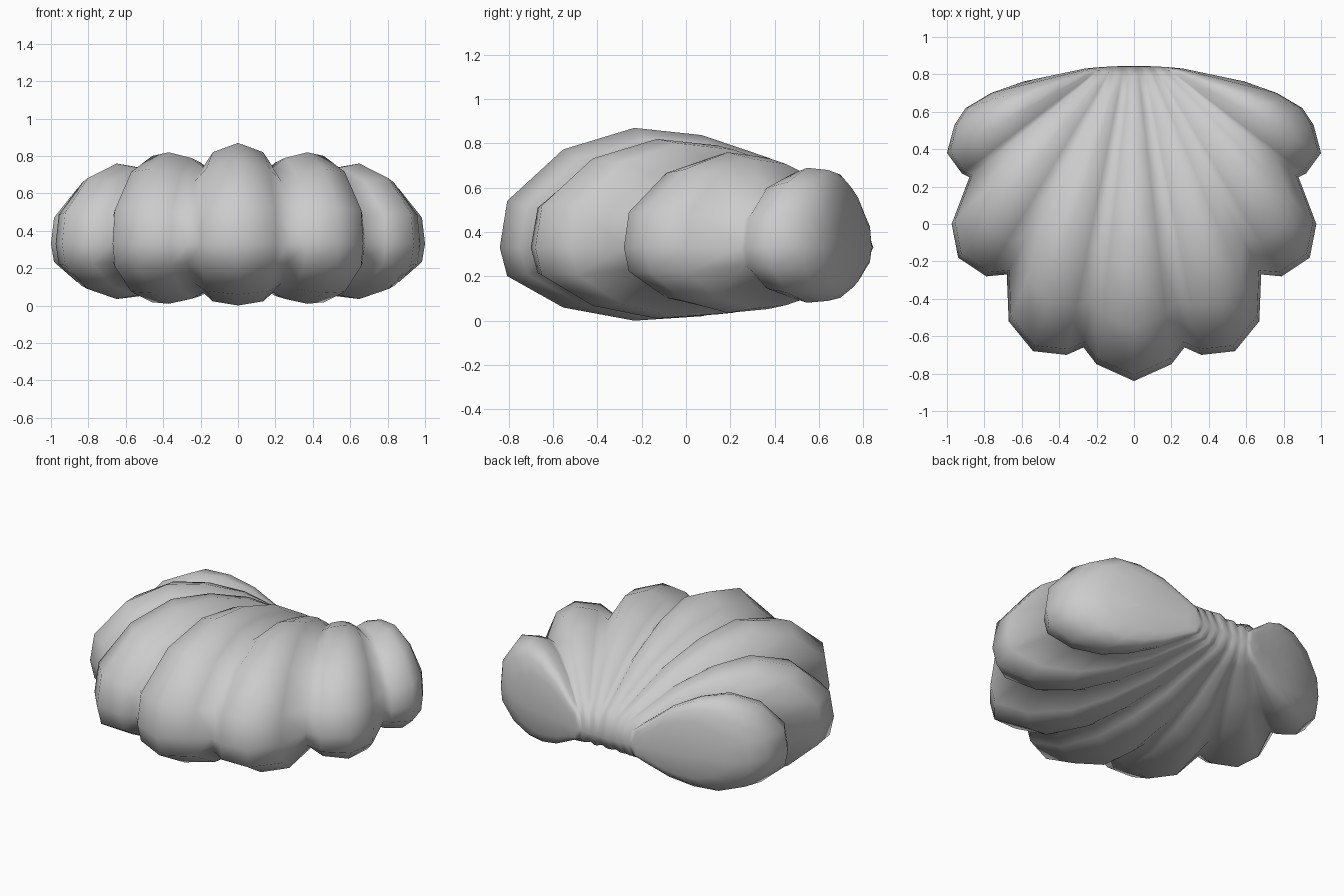
import bpy, bmesh
from mathutils import Vector

if "Cube" in bpy.data.objects:
    bpy.data.objects.remove(bpy.data.objects["Cube"])

grey = bpy.data.materials.new("soft_grey")
grey.use_nodes = True
grey.diffuse_color = (0.6, 0.6, 0.6, 1)
grey.node_tree.nodes["Principled BSDF"].inputs["Base Color"].default_value = (0.6, 0.6, 0.6, 1)

MID_Z = 0.33

# Ribs of the left half: rim x, rim y, swell height, x where the rib leaves the hinge
MIDDLE_LOBE = [(0, -0.84, 0.54, 0), (0.2, -0.75, 0.49, 0.02), (0.27, -0.66, 0.41, 0.04)]
FRONT_LOBE = [(0.36, -0.7, 0.46, 0.055), (0.54, -0.68, 0.49, 0.07),
              (0.67, -0.52, 0.47, 0.085), (0.68, -0.27, 0.37, 0.1)]
SIDE_LOBE = [(0.79, -0.28, 0.41, 0.115), (0.94, -0.18, 0.43, 0.13),
             (0.975, 0, 0.4, 0.145), (0.88, 0.25, 0.31, 0.16)]
BACK_LOBE = [(0.92, 0.27, 0.33, 0.17), (1, 0.38, 0.36, 0.18), (0.96, 0.53, 0.35, 0.19),
             (0.9, 0.62, 0.3, 0.2), (0.765, 0.7, 0.22, 0.22), (0.59, 0.762, 0, 0.26)]

# Swell along a rib from hinge to rim: distance share, height share
SWELL = [(0, 0), (0.03, 0.28), (0.1, 0.42), (0.28, 0.75), (0.46, 0.94),
         (0.64, 1), (0.83, 0.82), (0.98, 0.39), (1, 0)]

half = MIDDLE_LOBE + FRONT_LOBE + SIDE_LOBE + BACK_LOBE
ribs = [(-x, y, h, -base) for x, y, h, base in reversed(half[1:])] + half

bm = bmesh.new()

# Upper and lower skins run from the hinge at the back to the scalloped rim
for upper in (True, False):
    columns = []
    for x, y, h, base in ribs:
        start = Vector((base, 0.845 - 0.2 * base * base, MID_Z))
        end = Vector((x, y, MID_Z))
        swell = h if upper else -h * (0.61 + 0.08 * abs(x))
        columns.append([bm.verts.new(start.lerp(end, t) + Vector((0, 0, swell * share)))
                        for t, share in SWELL])
    for a, b in zip(columns, columns[1:]):
        for k in range(len(SWELL) - 1):
            bm.faces.new((a[k], a[k + 1], b[k + 1], b[k]))

# Sew the two skins together along the rim and the hinge
bmesh.ops.remove_doubles(bm, verts=bm.verts, dist=0.0005)
bmesh.ops.recalc_face_normals(bm, faces=bm.faces)
mesh = bpy.data.meshes.new("scalloped_cushion")
bm.to_mesh(mesh)
bm.free()
mesh.materials.append(grey)
mesh.shade_smooth()
cushion = bpy.data.objects.new("scalloped_cushion", mesh)
bpy.context.collection.objects.link(cushion)
